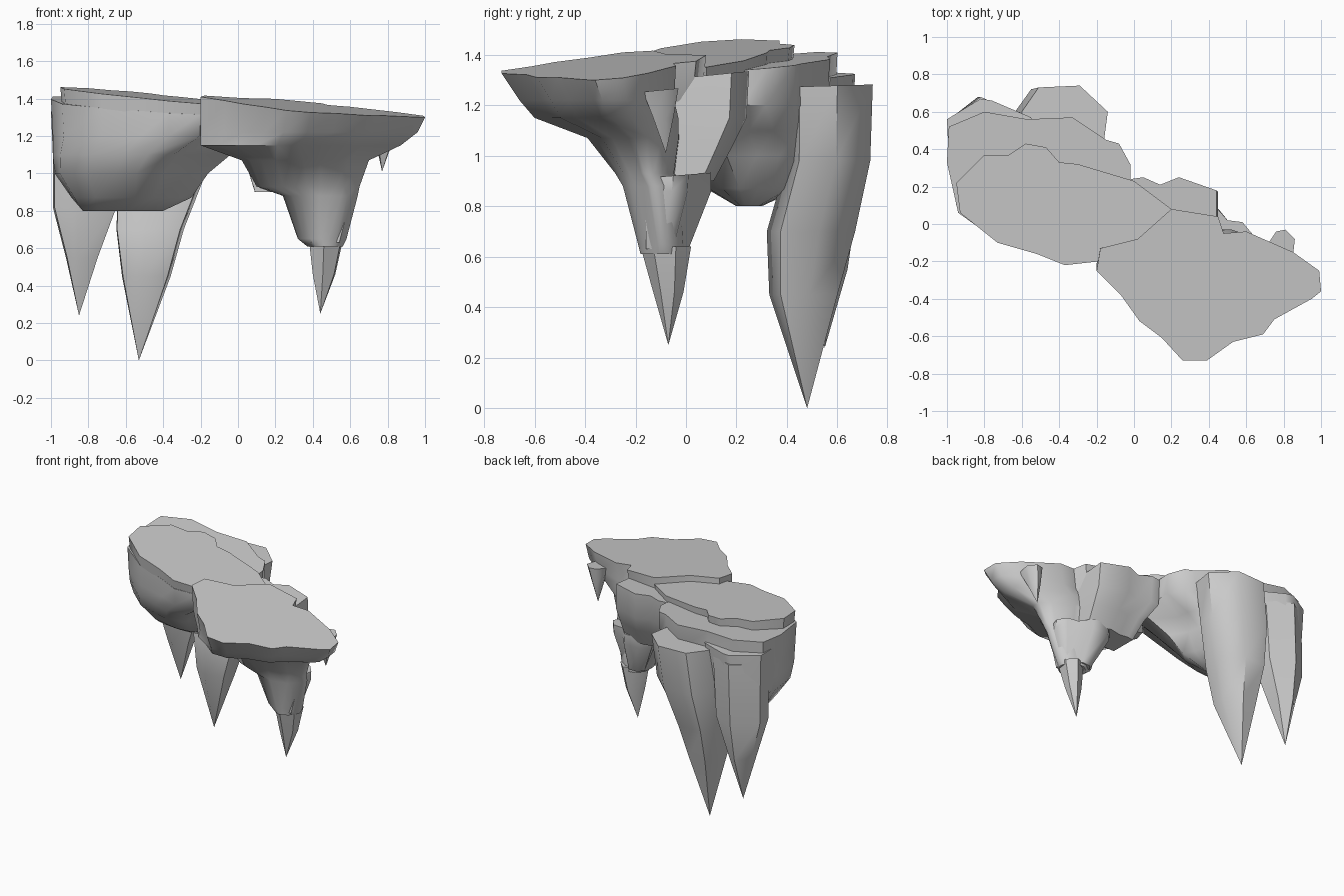
import bpy
import bmesh
from mathutils import Vector

default_cube = bpy.data.objects.get("Cube")
if default_cube:
    bpy.data.objects.remove(default_cube, do_unlink=True)

# One plain stone colour
stone = bpy.data.materials.new("grey_stone")
stone.use_nodes = True
stone_colour = (0.6, 0.6, 0.6, 1)
stone.diffuse_color = stone_colour
stone.node_tree.nodes["Principled BSDF"].inputs["Base Color"].default_value = stone_colour


def bounds(points):
    """Centre and half size of a list of flat points."""
    xs, ys = [p[0] for p in points], [p[1] for p in points]
    centre = Vector((max(xs) + min(xs), max(ys) + min(ys))) / 2
    half = Vector((max(xs) - min(xs), max(ys) - min(ys))) / 2
    return centre, half


def normalise(points):
    """Scale points so that they just fill a square around the origin."""
    centre, half = bounds(points)
    return [Vector(((x - centre.x) / half.x, (y - centre.y) / half.y)) for x, y in points]


def fit(outline, box, roundness):
    """Soften an outline towards an ellipse and fill the box (left, right, front, back)."""
    left, right, front, back = box
    soft = [p.lerp(p.normalized(), roundness) for p in normalise(outline)]
    return [(left + (p.x + 1) / 2 * (right - left),
             front + (p.y + 1) / 2 * (back - front)) for p in normalise(soft)]


def rock(name, outline, plane, levels):
    """Loft a rock from a tilted flat top down through shrinking levels.
    plane = height, slope along x, slope along y; level = height, box."""
    height, slope_x, slope_y = plane
    bm = bmesh.new()
    rings = [[bm.verts.new((x, y, height + slope_x * x + slope_y * y)) for x, y in outline]]
    for index, (z, *box) in enumerate(levels):
        roundness = min(0.2 * index, 0.7)
        rings.append([bm.verts.new((x, y, z)) for x, y in fit(outline, box, roundness)])
    count = len(outline)
    for upper, lower in zip(rings, rings[1:]):
        for i in range(count):
            j = (i + 1) % count
            bm.faces.new((upper[i], upper[j], lower[j], lower[i]))
    bm.faces.new(rings[0])
    bm.faces.new(rings[-1])
    # Collapsed last levels become pointed tips
    bmesh.ops.remove_doubles(bm, verts=bm.verts, dist=0.0005)
    bmesh.ops.recalc_face_normals(bm, faces=bm.faces)
    mesh = bpy.data.meshes.new(name)
    bm.to_mesh(mesh)
    bm.free()
    mesh.materials.append(stone)
    obj = bpy.data.objects.new(name, mesh)
    bpy.context.collection.objects.link(obj)
    bpy.ops.object.select_all(action="DESELECT")
    obj.select_set(True)
    bpy.context.view_layer.objects.active = obj
    bpy.ops.object.shade_smooth_by_angle(angle=0.9)


# Front shelf narrowing to its hanging stub
rock("front_shelf",
     [(-.2, -.25), (-.18, -.13), (.02, -.08), (.2, .08), (.45, .04), (.48, -.05), (.6, -.04),
      (.85, -.15), (.99, -.25), (1, -.36), (.95, -.4), (.75, -.51), (.69, -.59), (.53, -.63),
      (.39, -.73), (.26, -.73), (.15, -.61), (.03, -.52), (-.07, -.38)],
     (1.41, -.085, .07),
     [(1.22, -.2, .96, -.66, .06), (1.15, -.2, .87, -.6, .05), (1.07, .02, .7, -.39, .01),
      (.93, .1, .65, -.28, -.03), (.88, .24, .64, -.25, -.01), (.65, .32, .58, -.19, 0),
      (.61, .37, .56, -.18, 0)])

# Spike under the front shelf
rock("front_spike",
     [(.38, -.12), (.42, -.02), (.5, .02), (.56, -.04), (.55, -.13), (.46, -.18)],
     (.64, 0, 0),
     [(.46, .4, .52, -.13, -.01), (.25, .44, .44, -.07, -.07)])

# Lower cliff behind the front shelf
rock("rear_cliff",
     [(-.02, .24), (.05, .25), (.14, .21), (.24, .25), (.44, .18), (.44, -.1), (-.02, -.1)],
     (1.31, 0, .1),
     [(1.15, -.02, .45, -.1, .24), (1.03, .05, .45, -.1, .18), (.9, .09, .45, -.1, .11)])

# Ledge chunk below the cliff
rock("cliff_ledge",
     [(.24, .04), (.3, .1), (.43, .1), (.5, .02), (.58, .01), (.63, -.05), (.6, -.15),
      (.3, -.15)],
     (.925, 0, .08),
     [(.86, .25, .63, -.16, .1), (.63, .36, .56, -.16, .01)])

# Small shard near the tip of the shelf
rock("shard",
     [(.72, -.1), (.76, -.04), (.81, -.03), (.86, -.08), (.85, -.17), (.74, -.17)],
     (1.27, 0, .1),
     [(1.15, .74, .82, -.13, -.05), (1.01, .77, .77, -.08, -.08)])

# Top slab of the left rock
rock("left_slab",
     [(-.95, .22), (-.8, .37), (-.67, .37), (-.58, .43), (-.47, .41), (-.4, .33), (-.3, .32),
      (0, .23), (.2, .08), (.02, -.08), (-.18, -.13), (-.19, -.2), (-.37, -.22), (-.52, -.16),
      (-.73, -.1), (-.93, .06)],
     (1.365, -.09, .05),
     [(1.24, -.93, .17, -.19, .41)])

# Main mass of the left rock, ending in a ledge round the slab
rock("left_mass",
     [(-1, .33), (-.99, .52), (-.8, .6), (-.57, .56), (-.33, .57), (-.15, .45), (-.08, .43),
      (-.02, .32), (-.02, .22), (.18, .07), (.02, -.07), (-.18, -.12), (-.2, -.19),
      (-.37, -.21), (-.52, -.15), (-.73, -.09), (-.94, .06)],
     (1.32, -.05, .08),
     [(1.2, -.99, .17, -.2, .59), (1.1, -.99, -.04, -.14, .58), (1, -.98, -.16, -.06, .56),
      (.87, -.89, -.25, .08, .45), (.8, -.83, -.4, .2, .3)])

# Thin lower step round the back of the left rock
rock("back_step",
     [(-.99, .35), (-1, .56), (-.82, .67), (-.76, .66), (-.55, .57), (-.5, .3)],
     (1.27, -.05, .02),
     [(1.1, -.99, -.55, .3, .66), (1, -.98, -.6, .32, .65)])

# Large spike at the back
rock("back_spike",
     [(-.6, .6), (-.51, .73), (-.29, .74), (-.14, .6), (-.16, .45), (-.4, .4), (-.6, .48)],
     (1.26, 0, .03),
     [(.98, -.64, -.18, .4, .73), (.7, -.65, -.29, .32, .67),
      (.45, -.62, -.36, .33, .6), (0, -.53, -.53, .48, .48)])

# Smaller spike at the back corner
rock("corner_spike",
     [(-.99, .55), (-.82, .68), (-.64, .6), (-.62, .45), (-.85, .38), (-.98, .43)],
     (1.26, 0, 0),
     [(.82, -.99, -.65, .4, .68), (.55, -.92, -.75, .45, .64),
      (.24, -.85, -.85, .55, .55)])
